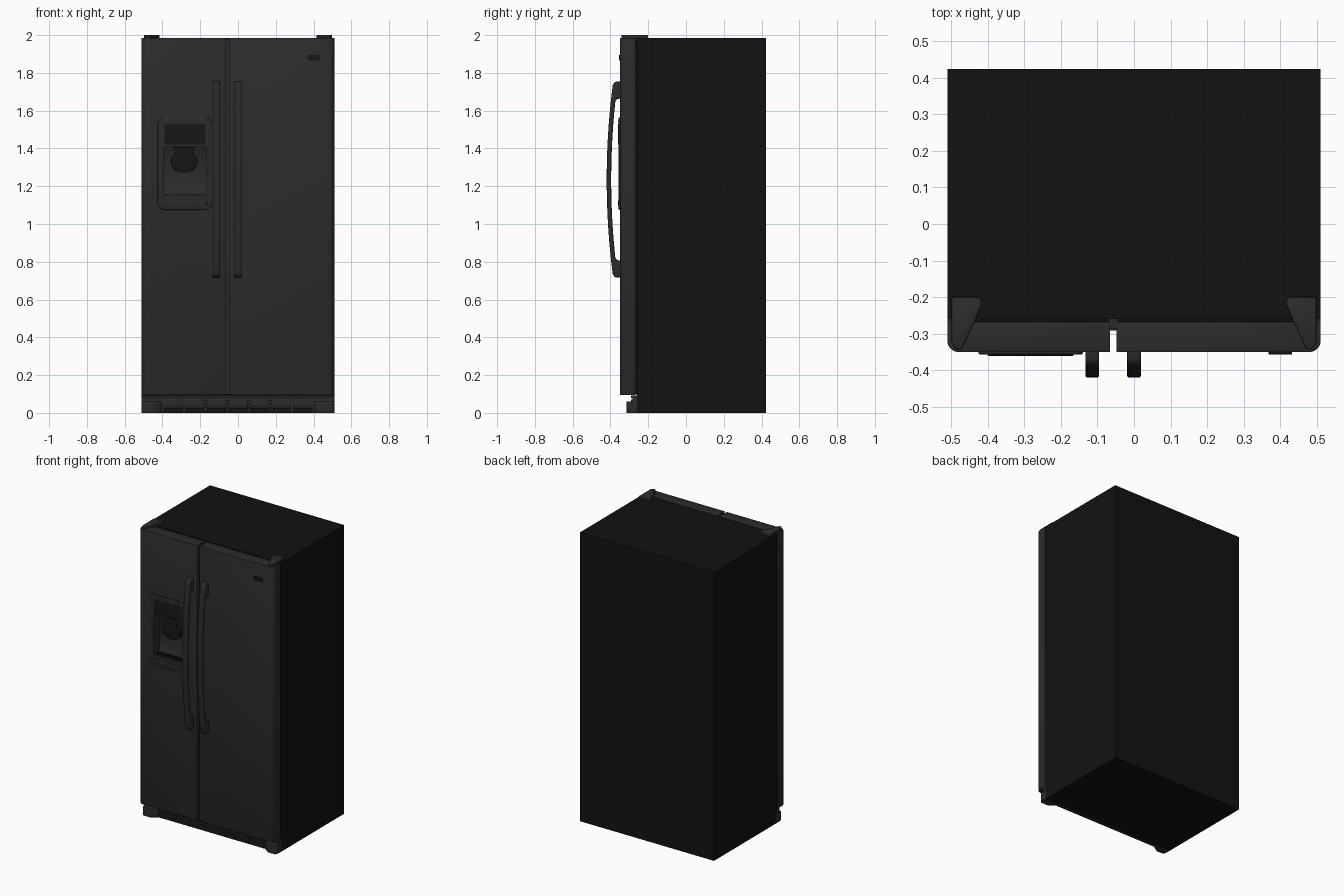
import bpy, bmesh
from math import sin, cos, pi, radians

if "Cube" in bpy.data.objects:
    bpy.data.objects.remove(bpy.data.objects["Cube"])


def material(name, v):
    m = bpy.data.materials.new(name)
    m.diffuse_color = (v, v, v, 1)
    m.use_nodes = True
    m.node_tree.nodes["Principled BSDF"].inputs["Base Color"].default_value = m.diffuse_color
    return m


DOOR = material("door_grey", 0.024)
BODY = material("cabinet_black", 0.006)
DARK = material("panel_black", 0.008)


def prism(name, pts, axis, a, b, mat, bevel=0.0, segs=2):
    """Extrude a 2D outline along an axis: z uses (x,y), y uses (x,z), x uses (y,z)."""
    place = {"z": lambda p, t: (p[0], p[1], t),
             "y": lambda p, t: (p[0], t, p[1]),
             "x": lambda p, t: (t, p[0], p[1])}[axis]
    bm = bmesh.new()
    lo = [bm.verts.new(place(p, a)) for p in pts]
    hi = [bm.verts.new(place(p, b)) for p in pts]
    bm.faces.new(lo)
    bm.faces.new(hi)
    for i in range(len(pts)):
        j = (i + 1) % len(pts)
        bm.faces.new((lo[i], lo[j], hi[j], hi[i]))
    bmesh.ops.recalc_face_normals(bm, faces=bm.faces)
    if bevel:
        edges = [e for e in bm.edges if e.calc_face_angle(0) > 0.6]
        bmesh.ops.bevel(bm, geom=edges, offset=bevel, segments=segs,
                        profile=0.5, affect='EDGES', clamp_overlap=True)
    me = bpy.data.meshes.new(name)
    bm.to_mesh(me)
    bm.free()
    me.materials.append(mat)
    ob = bpy.data.objects.new(name, me)
    bpy.context.collection.objects.link(ob)
    return ob


def box(name, x0, x1, y0, y1, z0, z1, mat, bevel=0.0):
    return prism(name, [(x0, y0), (x1, y0), (x1, y1), (x0, y1)], "z", z0, z1, mat, bevel)


def rounded(x0, x1, z0, z1, r, n=6):
    pts = []
    for k, (cx, cz) in enumerate([(x1 - r, z1 - r), (x0 + r, z1 - r),
                                  (x0 + r, z0 + r), (x1 - r, z0 + r)]):
        for i in range(n + 1):
            t = (k + i / n) * pi / 2
            pts.append((cx + r * cos(t), cz + r * sin(t)))
    return pts


def cut(ob, cutter):
    m = ob.modifiers.new("cut", 'BOOLEAN')
    m.operation, m.solver, m.object = 'DIFFERENCE', 'EXACT', cutter
    bpy.context.view_layer.objects.active = ob
    bpy.ops.object.modifier_apply(modifier=m.name)


# Cabinet, gasket and the strip between the doors
box("cabinet", -0.51, 0.51, -0.26, 0.424, 0, 1.985, BODY)
box("door_gasket", -0.498, 0.498, -0.272, -0.255, 0.10, 1.975, BODY)
box("centre_strip", -0.07, -0.043, -0.286, -0.255, 0.097, 1.98, DOOR)


# Doors with a rounded outer front corner
def door(name, inner, outer):
    s = 1 if outer > inner else -1
    r = 0.032
    arc = [(outer - s * r * (1 - cos(i * pi / 16)), -0.35 + r * (1 - sin(i * pi / 16)))
           for i in range(9)]
    pts = [(inner, -0.267), (outer, -0.267)] + arc + [(inner, -0.35)]
    return prism(name, pts, "z", 0.095, 1.985, DOOR, 0.002)


left_door = door("freezer_door", -0.065, -0.51)
door("fridge_door", -0.048, 0.51)

# Dispenser surround and recess
frame = prism("dispenser_frame", rounded(-0.425, -0.14, 1.075, 1.565, 0.035),
              "y", -0.357, -0.345, DOOR, 0.005)
recess = prism("recess_cutter",
               [(-0.40, 1.148), (-0.305, 1.148), (-0.285, 1.20), (-0.285, 1.36),
                (-0.31, 1.408), (-0.40, 1.408)], "x", -0.394, -0.167, DOOR)
cut(left_door, recess)
cut(frame, recess)
bpy.data.objects.remove(recess)

# Dispenser display, buttons, chute, paddle and tray
prism("dispenser_display", rounded(-0.39, -0.175, 1.42, 1.53, 0.008), "y", -0.359, -0.35, DARK, 0.001)
for i in range(3):
    x = -0.345 + i * 0.0625
    prism("dispenser_button", rounded(x - 0.02, x + 0.02, 1.539, 1.549, 0.004, 3),
          "y", -0.359, -0.35, DOOR)
half = [(0.055, 1.406), (0.042, 1.385), (0.048, 1.37), (0.068, 1.35), (0.07, 1.325),
        (0.06, 1.295), (0.038, 1.278), (0.012, 1.272)]
outline = half + [(-x, z) for x, z in reversed(half)]
prism("dispenser_paddle", [(x - 0.285, z) for x, z in outline], "y", -0.325, -0.28, DARK, 0.004)
box("dispenser_tray", -0.393, -0.168, -0.354, -0.30, 1.143, 1.154, DOOR, 0.002)
for i in range(12):
    x = -0.375 + i * 0.0165
    box("tray_slat", x - 0.004, x + 0.004, -0.35, -0.31, 1.152, 1.159, DARK)
prism("dispenser_lower_lip", rounded(-0.40, -0.165, 1.095, 1.125, 0.012),
      "y", -0.360, -0.35, DOOR, 0.002)


# Bowed door handles with feet reaching the doors
def bow(z, y):
    return y + 0.032 * ((z - 1.235) / 0.5) ** 2


outer = [(bow(z, -0.42), z) for z in [0.735 + i * 1.0 / 24 for i in range(25)]]
inner = [(bow(z, -0.396), z) for z in [1.65 - i * 0.83 / 20 for i in range(21)]]
profile = ([(-0.335, 0.716), (-0.368, 0.716), (-0.380, 0.722)] + outer +
           [(-0.380, 1.748), (-0.368, 1.754), (-0.335, 1.754), (-0.335, 1.665),
            (-0.365, 1.662)] + inner + [(-0.365, 0.808), (-0.335, 0.805)])
for name, x in (("freezer_handle", -0.114), ("fridge_handle", 0.0)):
    prism(name, profile, "x", x - 0.019, x + 0.019, DOOR, 0.007, 3)

# Blank badge plate
prism("badge_plate", rounded(0.368, 0.432, 1.866, 1.894, 0.004, 3), "y", -0.356, -0.345, DARK, 0.001)

# Hinge covers and projecting kickplate ends on both sides
for s in (-1, 1):
    prism("hinge_cover", [(s * x, y) for x, y in
                          [(0.498, -0.2), (0.425, -0.2), (0.416, -0.208), (0.416, -0.222),
                           (0.47, -0.34), (0.485, -0.343), (0.498, -0.325)]],
          "z", 1.98, 2.0, DOOR, 0.002)
    prism("kickplate_end", [(s * x, y) for x, y in
                            [(0.51, -0.255), (0.51, -0.305), (0.50, -0.315),
                             (0.45, -0.315), (0.405, -0.285), (0.405, -0.255)]],
          "z", 0, 0.06, DOOR, 0.002)

# Kickplate with slatted vents
box("kickplate", -0.51, 0.51, -0.282, -0.255, 0, 0.092, DOOR)
box("kickplate_top_rail", -0.51, 0.51, -0.291, -0.275, 0.078, 0.093, DOOR, 0.002)
for i in range(7):
    x = -0.342 + i * 0.114
    for z in (0.006, 0.024, 0.042, 0.060):
        box("vent_slat", x - 0.052, x + 0.052, -0.291, -0.275, z, z + 0.011, DOOR, 0.002)

# Smooth the curves and keep hard edges
for ob in bpy.context.scene.objects:
    ob.select_set(True)
bpy.context.view_layer.objects.active = left_door
bpy.ops.object.shade_smooth_by_angle(angle=radians(35))
